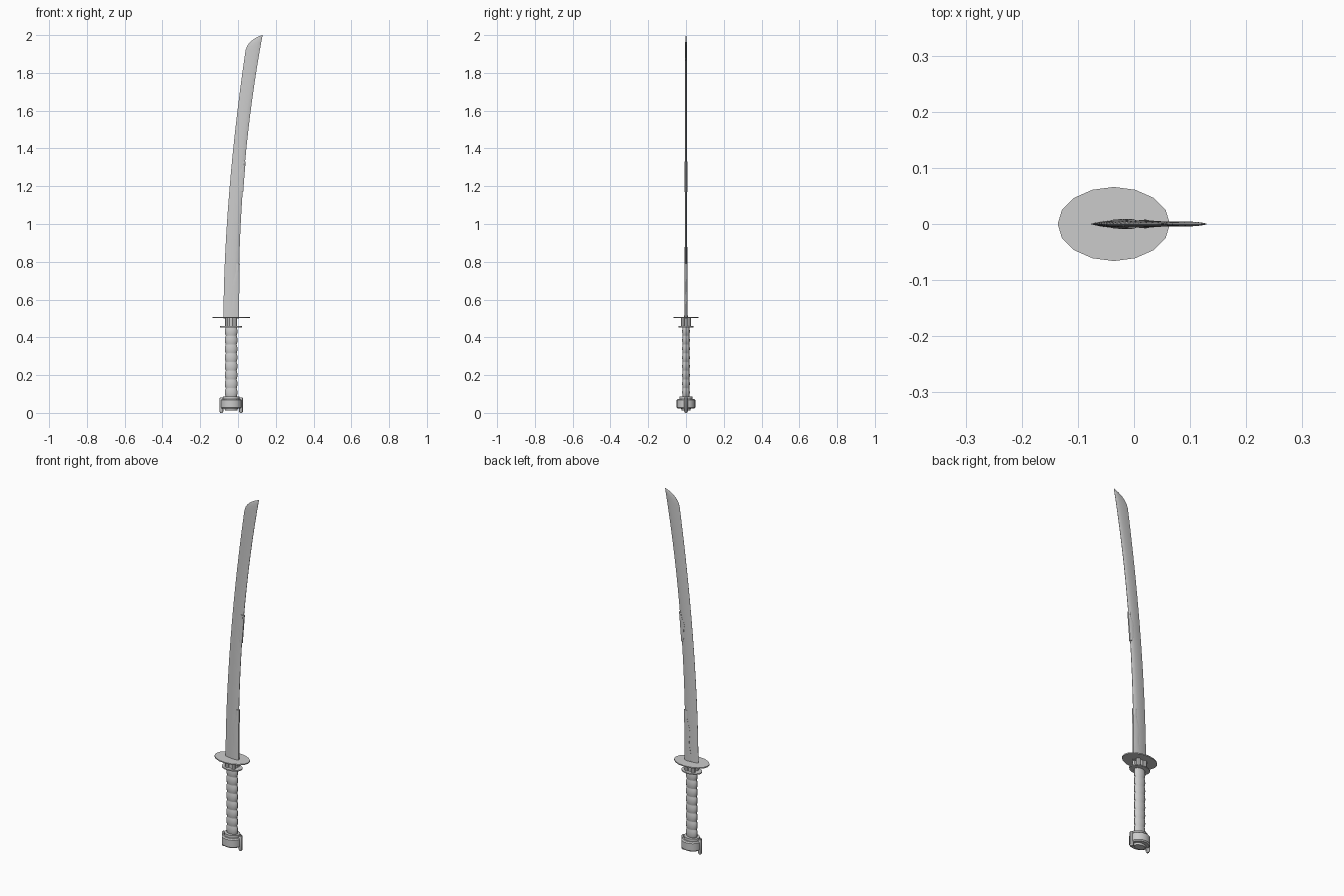
import bpy, bmesh, math

if "Cube" in bpy.data.objects:
    bpy.data.objects.remove(bpy.data.objects["Cube"])

CX = -0.036  # centre of the grip in x


def finish(name, rings, smooth=30):
    """Skin a stack of equal-length point rings and cap both ends."""
    bm = bmesh.new()
    vs = [[bm.verts.new(p) for p in ring] for ring in rings]
    n = len(vs[0])
    for a, b in zip(vs, vs[1:]):
        for i in range(n):
            j = (i + 1) % n
            bm.faces.new((a[i], a[j], b[j], b[i]))
    bm.faces.new(vs[0][::-1])
    bm.faces.new(vs[-1])
    bmesh.ops.recalc_face_normals(bm, faces=bm.faces[:])
    me = bpy.data.meshes.new(name)
    bm.to_mesh(me)
    bm.free()
    ob = bpy.data.objects.new(name, me)
    bpy.context.collection.objects.link(ob)
    bpy.ops.object.select_all(action='DESELECT')
    ob.select_set(True)
    bpy.context.view_layer.objects.active = ob
    bpy.ops.object.shade_smooth_by_angle(angle=math.radians(smooth))
    return ob


def turned(name, profile, sides=16, cx=CX, cy=0):
    """Elliptical turned part; profile rows are (z, radius x, radius y)."""
    return finish(name, [[(cx + rx * math.cos(2 * math.pi * i / sides),
                           cy + ry * math.sin(2 * math.pi * i / sides), z)
                          for i in range(sides)] for z, rx, ry in profile])


def slab(name, rows, shape):
    """Flat part; rows are (z, left x, right x, half thickness)."""
    outline = shape + [(u, -t) for u, t in reversed(shape)]
    return finish(name, [[(l + (r - l) * u, h * t, z) for u, t in outline]
                         for z, l, r, h in rows])


def cutting_edge(z):
    return -0.077 + 0.0627 * max(z - 0.5, 0) ** 1.78


def spine(z):
    return 0.003 + 0.127 * (max(z - 0.5, 0) / 1.5) ** 2.2


def half(z):
    return 0.0075 - 0.0035 * (z - 0.5) / 1.5


# Curved blade, closing on a rounded tip
rows = []
for i in range(21):
    z = 0.5 + 1.42 * i / 20
    rows.append((z, cutting_edge(z), spine(z), half(z)))
for z, l in [(1.942, 0.048), (1.96, 0.061), (1.975, 0.078), (1.987, 0.097), (1.995, 0.113), (2.0, 0.128)]:
    rows.append((z, l, spine(z), half(z) * min(1, (spine(z) - l) / 0.06 + 0.1)))
slab("blade", rows, [(0, 0.06), (0.2, 0.55), (0.45, 0.9), (0.7, 1), (0.9, 0.7), (1, 0.15)])

# Raised wavy plates along the spine, on both faces
for name, z0, z1, width in [("lower_spine_plate", 0.5, 0.79, 0.036),
                            ("upper_spine_plate", 1.17, 1.33, 0.026)]:
    rows = []
    for i in range(13):
        f = i / 12
        z = z0 + (z1 - z0) * f
        w = width * (1 - 0.55 * f ** 2) + 0.005 * math.sin(f * 13)
        if z0 > 1:
            w *= min(1, 0.3 + 2 * f)
        rows.append((z, spine(z) - w, spine(z) + 0.003, half(z) + 0.0018))
    slab(name, rows, [(0, 0.85), (0.5, 1), (1, 0.5)])

# Guard and the smaller plate under it
turned("guard", [(0.502, 0.1, 0.066), (0.508, 0.1, 0.066)])
turned("lower_guard_plate", [(0.453, 0.058, 0.041), (0.459, 0.058, 0.041)])

# Collar core with four posts between the plates
turned("collar", [(0.457, 0.021, 0.02), (0.503, 0.021, 0.02)])
for i, (sx, sy) in enumerate([(-1, -1), (1, -1), (1, 1), (-1, 1)]):
    turned("collar_post_%d" % (i + 1), [(0.457, 0.013, 0.011), (0.503, 0.013, 0.011)],
           8, CX + sx * 0.019, sy * 0.015)

# Grip: stacked bulging turns of wrapping
profile = []
turns, z0, z1 = 8, 0.085, 0.455
step = (z1 - z0) / turns
for k in range(turns):
    for f, s in [(0.0, 0.9), (0.12, 0.98), (0.5, 1.04), (0.88, 0.98), (1.0, 0.9)]:
        z = z0 + step * (k + f * 0.98)
        profile.append((z, 0.032 * s, 0.0195 * s))
turned("wrapped_grip", profile)

# Pommel: cap, stepped collar and underside boss
turned("pommel", [(0.022, 0.05, 0.043), (0.028, 0.055, 0.049),
                  (0.068, 0.055, 0.049), (0.074, 0.05, 0.043)], 20)
turned("pommel_collar", [(0.072, 0.044, 0.035), (0.088, 0.044, 0.035)])
turned("pommel_boss", [(0.012, 0.032, 0.022), (0.024, 0.036, 0.026)])

# Claw posts at both ends of the pommel
for name, s in [("left_claw", -1), ("right_claw", 1)]:
    turned(name, [(0.0, 0.006, 0.006), (0.008, 0.011, 0.01), (0.074, 0.011, 0.01),
                  (0.082, 0.007, 0.007)], 10, CX + s * 0.052)
